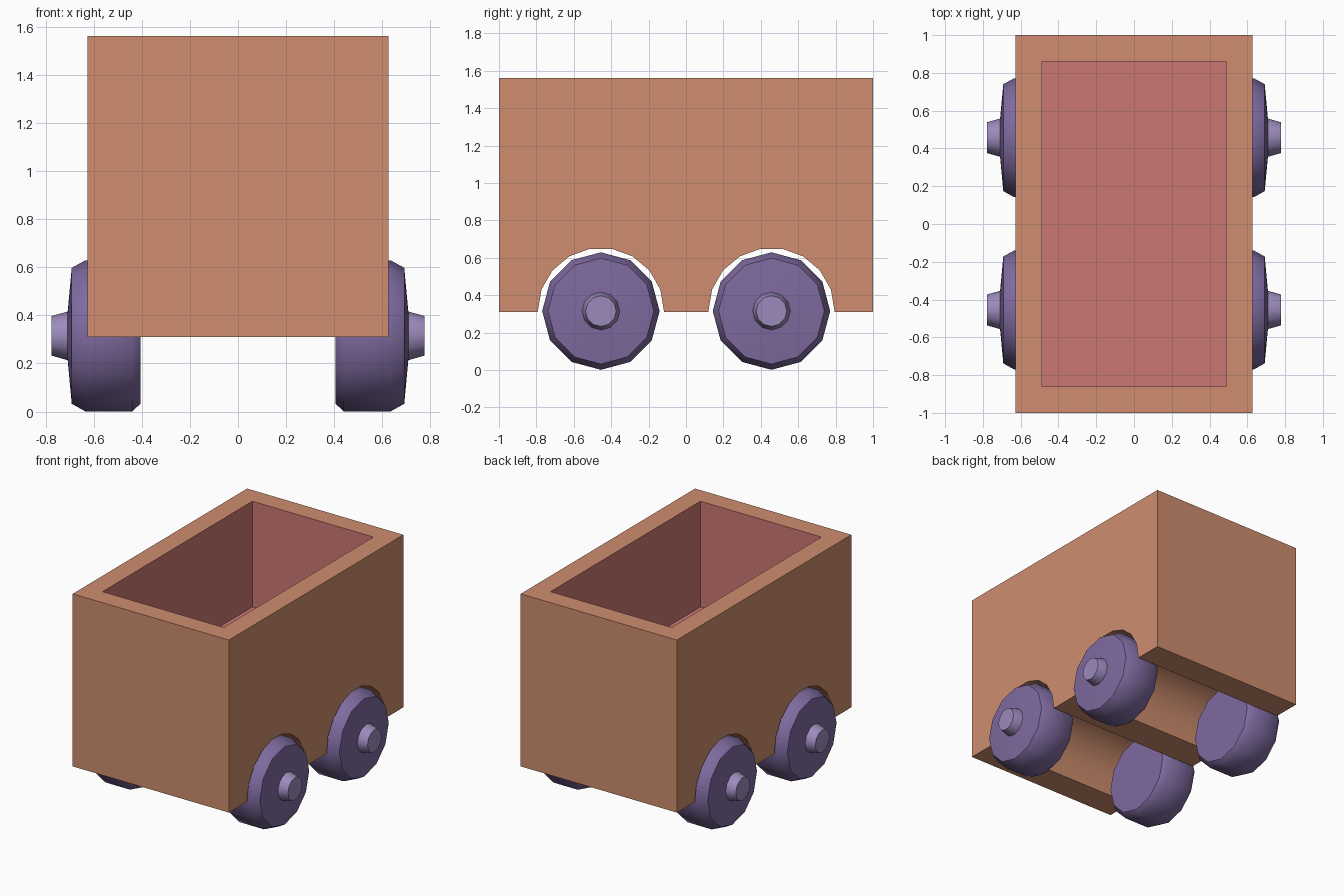
import bpy, bmesh, math
from mathutils import Vector

if "Cube" in bpy.data.objects:
    bpy.data.objects.remove(bpy.data.objects["Cube"])


def material(name, rgb):
    m = bpy.data.materials.new(name)
    m.diffuse_color = (*rgb, 1)
    m.use_nodes = True
    m.node_tree.nodes["Principled BSDF"].inputs["Base Color"].default_value = m.diffuse_color
    return m


ORANGE = material("clay orange", (0.62, 0.27, 0.158))
RED = material("dusty red", (0.60, 0.187, 0.172))
PURPLE = material("muted purple", (0.209, 0.144, 0.345))
LILAC = material("lilac", (0.33, 0.255, 0.50))

WHEEL_Y = (-0.455, 0.457)
AXLE_Z = 0.315


def finish(bm, name, mats, angle):
    bmesh.ops.recalc_face_normals(bm, faces=bm.faces)
    me = bpy.data.meshes.new(name)
    bm.to_mesh(me)
    bm.free()
    for m in mats:
        me.materials.append(m)
    ob = bpy.data.objects.new(name, me)
    bpy.context.collection.objects.link(ob)
    bpy.ops.object.select_all(action='DESELECT')
    ob.select_set(True)
    bpy.context.view_layer.objects.active = ob
    bpy.ops.object.shade_smooth_by_angle(angle=math.radians(angle))
    return ob


# Cart body: side profile with two wheel arches, extruded across the width
def build_body():
    half_w, bottom, top, wall, floor = 0.627, 0.31, 1.562, 0.141, 0.795
    arch_r = 0.338
    profile = [(-1, top), (-1, bottom)]
    for cy in WHEEL_Y:
        profile.append((cy - arch_r, bottom))
        for i in range(1, 9):
            a = math.pi - i * math.pi / 9
            profile.append((cy + arch_r * math.cos(a), AXLE_Z + arch_r * math.sin(a)))
        profile.append((cy + arch_r, bottom))
    profile += [(1, bottom), (1, top)]
    bm = bmesh.new()
    side = bm.faces.new([bm.verts.new((-half_w, y, z)) for y, z in profile])
    ext = bmesh.ops.extrude_face_region(bm, geom=[side])
    moved = [g for g in ext["geom"] if isinstance(g, bmesh.types.BMVert)]
    bmesh.ops.translate(bm, verts=moved, vec=(2 * half_w, 0, 0))
    bmesh.ops.recalc_face_normals(bm, faces=bm.faces)
    # Hollow the load space: inset the top and push it down
    lid = max(bm.faces, key=lambda f: f.calc_center_median().z)
    bmesh.ops.inset_region(bm, faces=[lid], thickness=wall, use_even_offset=True)
    ext = bmesh.ops.extrude_discrete_faces(bm, faces=[lid])
    pit = ext["faces"][0]
    bmesh.ops.translate(bm, verts=list(pit.verts), vec=(0, 0, floor - top))
    # Inner walls and floor are red
    for f in bm.faces:
        c = f.calc_center_median()
        inside = abs(c.x) < half_w - wall + 0.01 and abs(c.y) < 1 - wall + 0.01
        if inside and floor - 0.01 < c.z < top - 0.01:
            f.material_index = 1
    return finish(bm, "cart_body", [ORANGE, RED], 30)


# Turned part around the x axis from (x, radius) pairs, capped at both ends
def turned(name, profile, side, cy, mat):
    bm = bmesh.new()
    n = 12
    rings = []
    for x, r in profile:
        rings.append([bm.verts.new((side * x, cy + r * math.cos(2 * math.pi * i / n),
                                    AXLE_Z + r * math.sin(2 * math.pi * i / n)))
                      for i in range(n)])
    for a, b in zip(rings, rings[1:]):
        for i in range(n):
            j = (i + 1) % n
            bm.faces.new((a[i], a[j], b[j], b[i]))
    bm.faces.new(rings[0])
    bm.faces.new(rings[-1])
    return finish(bm, name, [mat], 42)


build_body()

# Four wheels, each with a tapered hub
WHEEL = [(0.405, 0.282), (0.44, 0.314), (0.636, 0.314), (0.692, 0.283), (0.71, 0.09)]
HUB = [(0.70, 0.101), (0.71, 0.101), (0.777, 0.082)]
for side, s_name in ((-1, "left"), (1, "right")):
    for cy, y_name in zip(WHEEL_Y, ("front", "back")):
        turned(f"{y_name}_{s_name}_wheel", WHEEL, side, cy, PURPLE)
        turned(f"{y_name}_{s_name}_hub", HUB, side, cy, LILAC)
